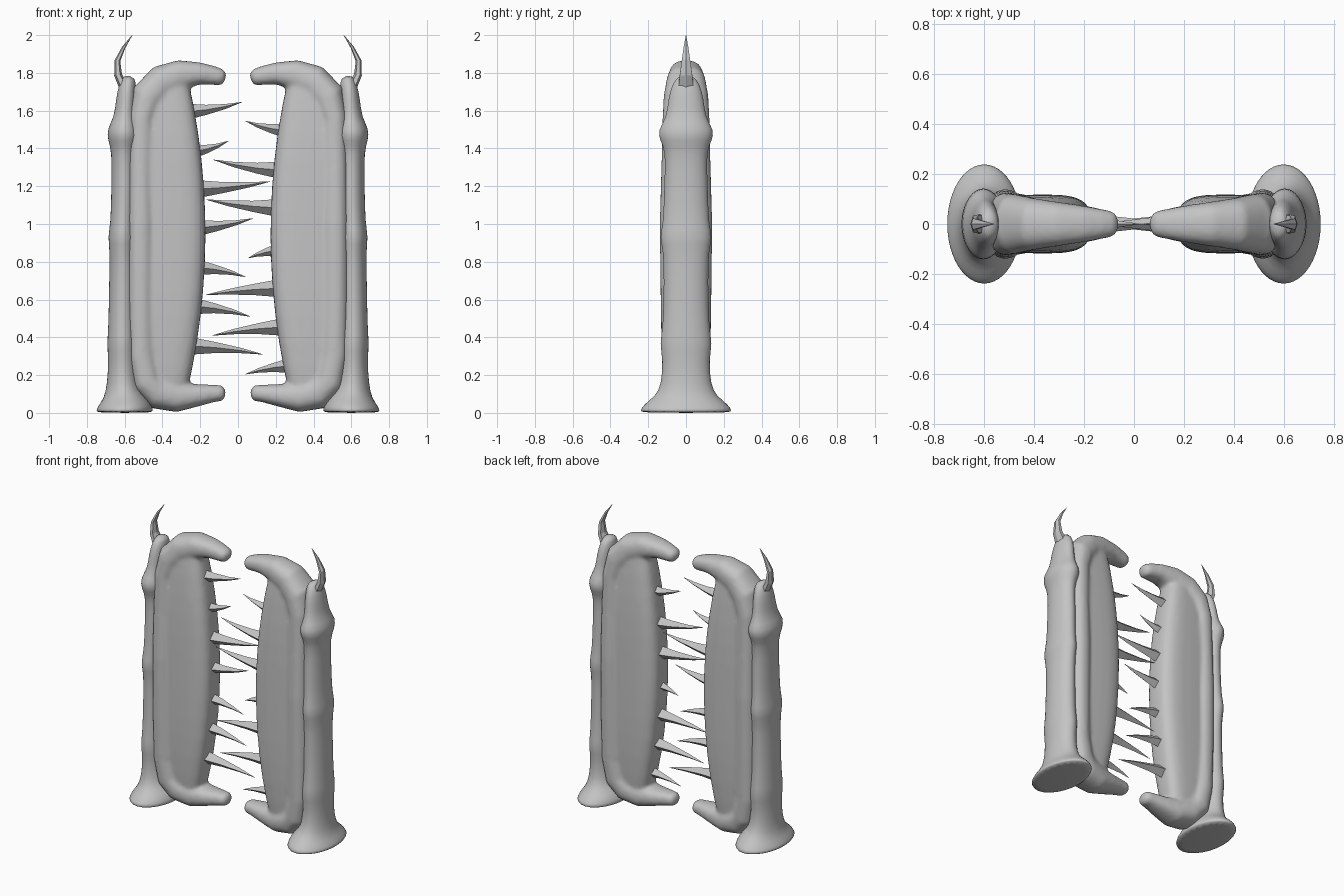
import bpy, bmesh
from math import cos, sin, tau, copysign
from mathutils import Vector

cube = bpy.data.objects.get("Cube")
if cube:
    bpy.data.objects.remove(cube, do_unlink=True)

grey = bpy.data.materials.new("plain grey")
grey.use_nodes = True
grey.diffuse_color = (0.55, 0.55, 0.55, 1)
grey.node_tree.nodes["Principled BSDF"].inputs["Base Color"].default_value = (0.55, 0.55, 0.55, 1)


def tube(bm, path, side, sides=24, power=2.0):
    """Loft rings along (x, z, half width, half depth) points in the xz plane."""
    rings = []
    for i, (x, z, r, ry) in enumerate(path):
        a, b = path[max(i - 1, 0)], path[min(i + 1, len(path) - 1)]
        t = Vector((b[0] - a[0], b[1] - a[1])).normalized()
        ring = []
        for k in range(sides):
            c, s = cos(tau * k / sides), sin(tau * k / sides)
            c = copysign(abs(c) ** (2 / power), c) * r
            s = copysign(abs(s) ** (2 / power), s) * ry
            ring.append(bm.verts.new((side * (x - t.y * c), s, z + t.x * c)))
        rings.append(ring)
    for lower, upper in zip(rings, rings[1:]):
        for k in range(sides):
            j = (k + 1) % sides
            bm.faces.new((lower[k], lower[j], upper[j], upper[k]))
    bm.faces.new(rings[0])
    bm.faces.new(rings[-1])


def finish(name, bm, smooth):
    bmesh.ops.recalc_face_normals(bm, faces=bm.faces)
    for f in bm.faces:
        f.smooth = smooth
    mesh = bpy.data.meshes.new(name)
    bm.to_mesh(mesh)
    bm.free()
    mesh.materials.append(grey)
    obj = bpy.data.objects.new(name, mesh)
    bpy.context.scene.collection.objects.link(obj)
    return obj


def inner_edge(z):
    return 0.172 + 0.08 * ((z - 0.95) / 0.75) ** 2


# Knobbly column with a flared foot
COLUMN = [(.6, 0, .15, .243), (.6, .012, .152, .245), (.6, .045, .142, .225),
          (.605, .09, .105, .162), (.61, .15, .084, .132), (.61, .28, .076, .122),
          (.612, .37, .083, .142), (.612, .45, .074, .122), (.61, .7, .073, .118),
          (.61, .86, .068, .12), (.613, .93, .078, .143), (.608, 1, .066, .12),
          (.602, 1.2, .069, .117), (.605, 1.39, .063, .107), (.604, 1.44, .086, .14),
          (.604, 1.5, .09, .15), (.598, 1.56, .058, .104), (.592, 1.66, .054, .095),
          (.585, 1.74, .045, .075), (.575, 1.785, .03, .04)]

# Thick rim that hooks inward at top and bottom
RIM = [(.066, 1.772, .02, .025), (.082, 1.775, .042, .05), (.13, 1.786, .05, .06),
       (.2, 1.797, .058, .073), (.3, 1.79, .079, .088), (.4, 1.755, .09, .103),
       (.475, 1.68, .088, .118), (.51, 1.56, .075, .125), (.515, 1.3, .076, .131),
       (.515, 1, .08, .14), (.515, .6, .08, .135), (.51, .3, .08, .13),
       (.48, .16, .085, .125), (.42, .105, .088, .115), (.32, .084, .08, .1),
       (.22, .093, .06, .08), (.13, .103, .046, .06), (.082, .105, .041, .05),
       (.066, .105, .02, .025)]

# Curved horn on the column top
HORN = [(.588, 1.685, .012, .03), (.6, 1.71, .024, .048), (.635, 1.79, .021, .038),
        (.638, 1.865, .015, .026), (.605, 1.935, .009, .014), (.56, 2, .001, .001)]

# Teeth as (root height, tip x measured toward the own side, tip height)
TEETH = {
    "right": [(1.595, -.02, 1.645), (1.385, .05, 1.44), (1.185, -.17, 1.225),
              (.98, -.08, 1.03), (.77, -.04, .72), (.565, -.065, .51), (.355, -.13, .31)],
    "left": [(1.495, .04, 1.545), (1.285, -.13, 1.34), (1.085, -.17, 1.13),
             (.86, .055, .82), (.66, -.17, .625), (.455, -.135, .41), (.25, .04, .205)],
}

for label, side in (("left", 1), ("right", -1)):
    bm = bmesh.new()
    tube(bm, COLUMN, side)
    column = finish(label + "_column", bm, True)
    sub = column.modifiers.new("rounding", "SUBSURF")
    sub.levels = sub.render_levels = 1

    # Fleshy panel fused with its rim
    bm = bmesh.new()
    tube(bm, RIM, side, power=2.4)
    panel = []
    for i in range(13):
        z = 0.11 + i * 1.63 / 12
        edge = inner_edge(z)
        depth = 0.118 - 0.03 * abs((z - 0.92) / 0.8) ** 3
        panel.append(((0.56 + edge) / 2, z, (0.56 - edge) / 2, depth))
    tube(bm, panel, side, sides=32, power=3.2)
    flesh = finish(label + "_jaw_panel", bm, True)
    fuse = flesh.modifiers.new("fuse", "REMESH")
    fuse.mode = "VOXEL"
    fuse.voxel_size = 0.013
    fuse.use_smooth_shade = True
    soften = flesh.modifiers.new("soften", "SMOOTH")
    soften.factor = 0.5
    soften.iterations = 6

    bm = bmesh.new()
    tube(bm, HORN, side, sides=6)
    finish(label + "_horn", bm, False)

    # Faceted teeth along the inner edge
    for n, (z, tip_x, tip_z) in enumerate(TEETH[label], 1):
        root = inner_edge(z) + 0.035
        span, rise = tip_x - root, tip_z - z
        r = 0.028 + 0.05 * abs(span)
        bm = bmesh.new()
        tube(bm, [(root, z, r, r), (root + span * .35, z + rise * .2, r * .62, r * .65),
                  (root + span * .7, z + rise * .55, r * .3, r * .33),
                  (tip_x, tip_z, .001, .001)], side, sides=4)
        finish(f"{label}_tooth_{n}", bm, False)
